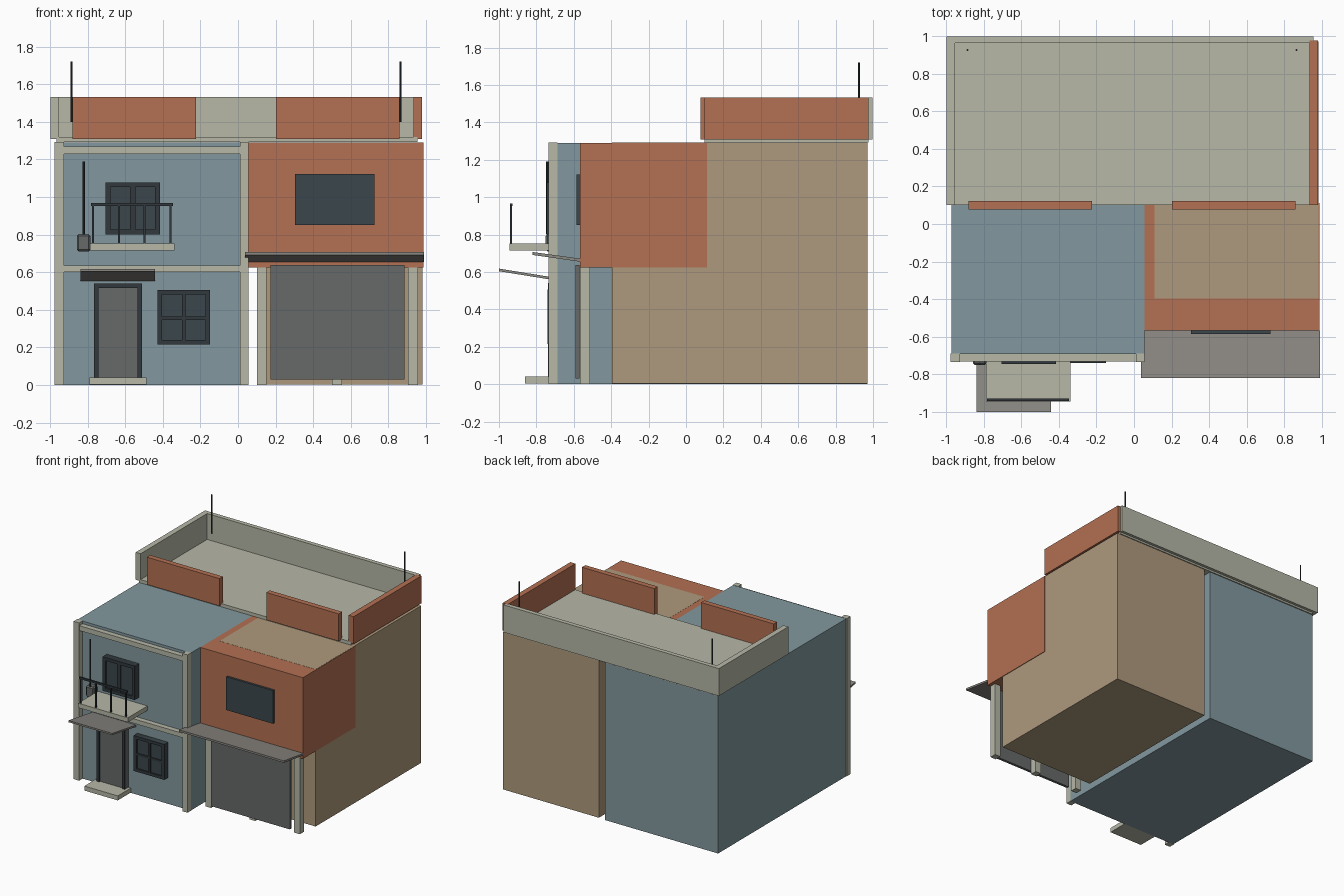
import bpy, bmesh, math
from mathutils import Vector

if "Cube" in bpy.data.objects:
    bpy.data.objects.remove(bpy.data.objects["Cube"])


def material(name, hexcode):
    """Flat material from an sRGB hex colour."""
    def lin(c):
        return c / 12.92 if c <= 0.04045 else ((c + 0.055) / 1.055) ** 2.4
    rgb = [lin(int(hexcode[i:i + 2], 16) / 255) for i in (0, 2, 4)]
    m = bpy.data.materials.new(name)
    m.diffuse_color = (*rgb, 1)
    m.use_nodes = True
    m.node_tree.nodes["Principled BSDF"].inputs["Base Color"].default_value = m.diffuse_color
    return m


BLUE = material("blue wall", "82999F")
TAN = material("tan wall", "AF9A7D")
ORANGE = material("terracotta wall", "B37052")
CREAM = material("cream trim", "B7B8A7")
GLASS = material("dark glass", "3B464B")
FRAME = material("dark frame", "31383C")
DOOR = material("grey door", "666A68")
AWNING = material("awning grey", "8B8882")


def finish(name, bm, mat):
    mesh = bpy.data.meshes.new(name)
    bm.to_mesh(mesh)
    bm.free()
    mesh.materials.append(mat)
    ob = bpy.data.objects.new(name, mesh)
    bpy.context.collection.objects.link(ob)
    return ob


def box(name, x, y, z, mat):
    """Box from (min, max) ranges on each axis."""
    bm = bmesh.new()
    bmesh.ops.create_cube(bm, size=1)
    for v in bm.verts:
        v.co = Vector([a[0] if c < 0 else a[1] for c, a in zip(v.co, (x, y, z))])
    return finish(name, bm, mat)


def sloped_sheet(name, x, front, back, thick, mat):
    """Tilted sheet; front and back are (y, top z)."""
    bm = bmesh.new()
    profile = [front, back, (back[0], back[1] - thick), (front[0], front[1] - thick)]
    face = bm.faces.new([bm.verts.new((x[0], y, z)) for y, z in profile])
    ext = bmesh.ops.extrude_face_region(bm, geom=[face])
    for v in ext["geom"]:
        if isinstance(v, bmesh.types.BMVert):
            v.co.x = x[1]
    bmesh.ops.recalc_face_normals(bm, faces=bm.faces)
    return finish(name, bm, mat)


def rod(name, x, y, z, r, mat):
    """Thin upright eight-sided rod."""
    bm = bmesh.new()
    bmesh.ops.create_cone(bm, cap_ends=True, segments=8, radius1=r, radius2=r, depth=z[1] - z[0])
    bmesh.ops.translate(bm, verts=bm.verts, vec=(x, y, (z[0] + z[1]) / 2))
    return finish(name, bm, mat)


def framed(name, x, z, w, y, infill, bottom=True):
    """Infill panel with a raised border."""
    box(name + "_panel", x, (y + 0.012, -0.685), z, infill)
    yr = (y, -0.688)
    box(name + "_frame_left", (x[0], x[0] + w), yr, z, FRAME)
    box(name + "_frame_right", (x[1] - w, x[1]), yr, z, FRAME)
    inner = (x[0] + w, x[1] - w)
    box(name + "_frame_top", inner, yr, (z[1] - w, z[1]), FRAME)
    if bottom:
        box(name + "_frame_bottom", inner, yr, (z[0], z[0] + w), FRAME)


# Main volumes
box("blue_house_body", (-0.97, 0.055), (-0.69, 0.97), (0, 1.29), BLUE)
box("tan_house_body", (0.11, 0.98), (-0.395, 0.97), (0.004, 1.291), TAN)
box("terracotta_upper_room", (0.055, 0.985), (-0.567, 0.112), (0.625, 1.29), ORANGE)

# Cream frame on the blue front
for side, x in (("left", (-0.975, -0.925)), ("right", (0.01, 0.057))):
    box("facade_post_" + side, x, (-0.735, -0.688), (0, 1.292), CREAM)
for level, z in (("middle", (0.6, 0.637)), ("top", (1.228, 1.268))):
    box("facade_beam_" + level, (-0.925, 0.01), (-0.732, -0.688), z, CREAM)

# Entrance: door, step and awning
framed("front_door", (-0.765, -0.51), (0.04, 0.54), 0.024, -0.738, DOOR, False)
box("door_step", (-0.79, -0.487), (-0.86, -0.69), (0.003, 0.04), CREAM)
sloped_sheet("door_awning", (-0.837, -0.44), (-1.0, 0.618), (-0.69, 0.568), 0.014, AWNING)

# Ground floor window with four panes
framed("lower_window", (-0.427, -0.15), (0.215, 0.505), 0.024, -0.74, GLASS)
box("lower_window_mullion", (-0.298, -0.279), (-0.738, -0.69), (0.239, 0.481), FRAME)
box("lower_window_crossbar", (-0.403, -0.174), (-0.736, -0.69), (0.346, 0.364), FRAME)

# Upper window with two leaves
framed("upper_window", (-0.705, -0.415), (0.8, 1.078), 0.026, -0.745, GLASS)
box("upper_window_mullion", (-0.575, -0.545), (-0.743, -0.69), (0.826, 1.052), FRAME)

# Balcony and railing
box("balcony_slab", (-0.787, -0.337), (-0.945, -0.69), (0.715, 0.752), CREAM)
box("balcony_rail", (-0.782, -0.345), (-0.942, -0.928), (0.952, 0.967), FRAME)
for i in range(4):
    x = -0.77 + i * 0.1367
    box("balcony_post_%d" % i, (x - 0.005, x + 0.005), (-0.94, -0.93), (0.752, 0.952), FRAME)

# Wall meter box with pole
meter = box("meter_box", (-0.857, -0.785), (-0.75, -0.688), (0.71, 0.803), DOOR)
bev = meter.modifiers.new("bevel", "BEVEL")
bev.width, bev.segments = 0.01, 1
rod("meter_pole", -0.82, -0.742, (0.8, 1.19), 0.006, FRAME)

# Garage: posts, door, awning and room window above
for i, x in enumerate((0.1, 0.5, 0.905)):
    box("garage_post_%d" % i, (x, x + 0.052), (-0.566, -0.512), (0, 0.625), CREAM)
box("garage_door", (0.172, 0.885), (-0.592, -0.57), (0.03, 0.638), DOOR)
sloped_sheet("garage_awning", (0.038, 0.99), (-0.82, 0.707), (-0.567, 0.671), 0.016, AWNING)
box("room_window", (0.303, 0.727), (-0.585, -0.56), (0.85, 1.122), GLASS)

# Roof terrace: floor and parapet walls
PARAPET = (1.308, 1.532)
box("terrace_floor", (-0.965, 0.955), (0.1, 0.975), (1.293, 1.32), CREAM)
box("parapet_left", (-0.997, -0.953), (0.1, 0.998), PARAPET, CREAM)
box("parapet_back", (-0.953, 0.955), (0.962, 0.998), PARAPET, CREAM)
box("parapet_right", (0.932, 0.978), (0.1, 0.975), (1.308, 1.533), ORANGE)
for side, x in (("left", (-0.88, -0.222)), ("right", (0.202, 0.858))):
    box("parapet_front_" + side, x, (0.078, 0.122), PARAPET, ORANGE)

# Roof rods
for side, x in (("left", -0.885), ("right", 0.864)):
    rod("roof_rod_" + side, x, 0.925, (1.4, 1.72), 0.005, FRAME)
